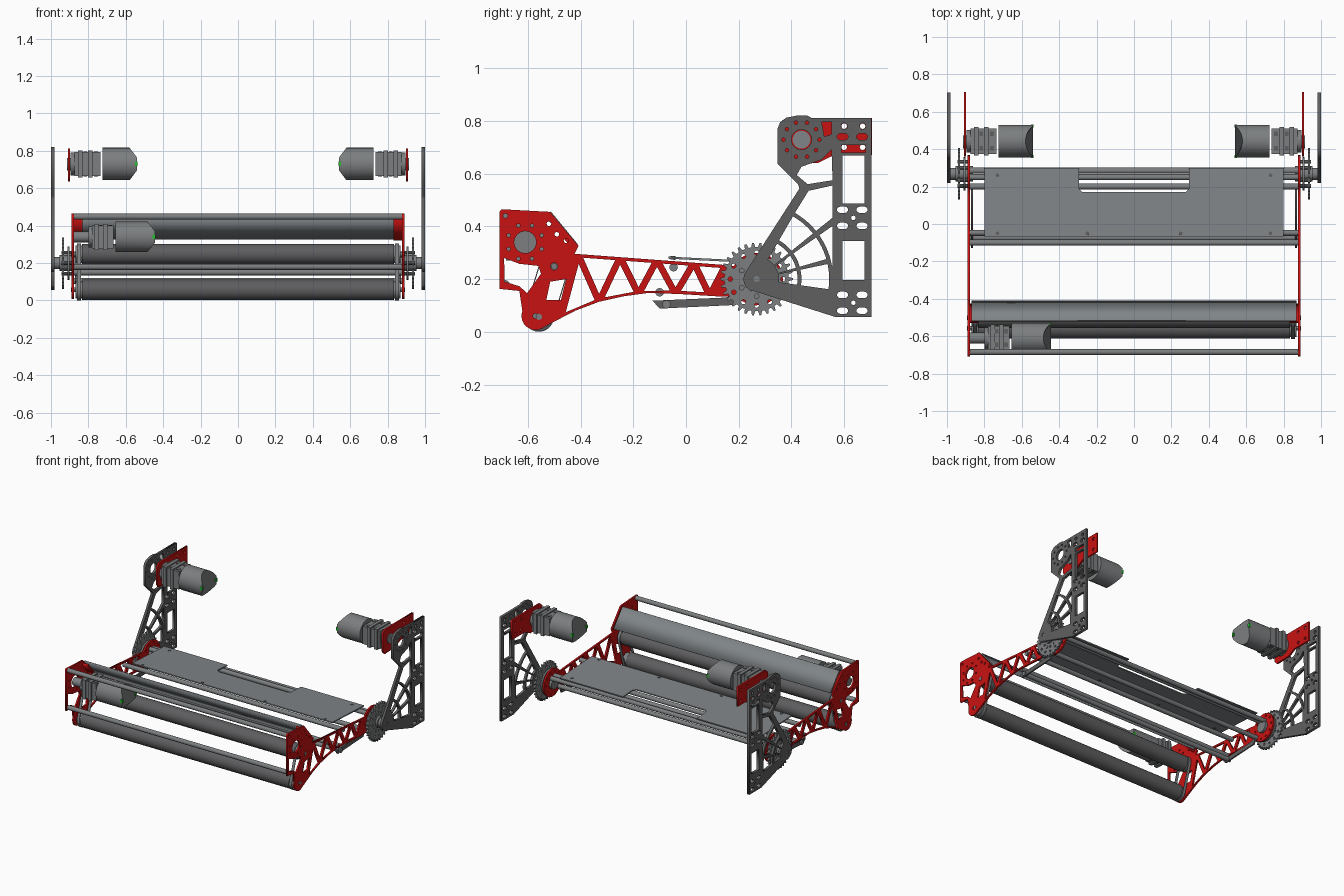
import bpy, math
from mathutils import Matrix, Vector

if "Cube" in bpy.data.objects:
    bpy.data.objects.remove(bpy.data.objects["Cube"])


def material(name, r, g, b):
    m = bpy.data.materials.new(name)
    m.diffuse_color = (r, g, b, 1)
    m.use_nodes = True
    m.node_tree.nodes["Principled BSDF"].inputs["Base Color"].default_value = m.diffuse_color
    return m


RED = material("red paint", 0.58, 0.006, 0.006)
DARK = material("dark plate grey", 0.115, 0.115, 0.118)
ROLLER = material("roller grey", 0.11, 0.11, 0.115)
STEEL = material("steel grey", 0.20, 0.21, 0.215)
DECK = material("sheet grey", 0.215, 0.235, 0.245)
GREEN = material("green", 0.02, 0.5, 0.03)

# local (x, y, z) of a flat plate -> world (y, z, x)
SIDE = Matrix(((0, 0, 1, 0), (1, 0, 0, 0), (0, 1, 0, 0), (0, 0, 0, 1)))


def arc(cy, cz, r, a0=0, a1=None, n=16):
    """Points on an arc in degrees; a full circle when a1 is omitted."""
    step = 360 / n if a1 is None else (a1 - a0) / (n - 1)
    return [(cy + r * math.cos(math.radians(a0 + i * step)),
             cz + r * math.sin(math.radians(a0 + i * step))) for i in range(n)]


def rect(y0, y1, z0, z1):
    return [(y0, z0), (y1, z0), (y1, z1), (y0, z1)]


def plate(name, outline, holes, x, thick, mat, matrix=SIDE):
    """Flat plate with holes, standing at x by default."""
    cu = bpy.data.curves.new(name, 'CURVE')
    cu.dimensions, cu.fill_mode, cu.extrude = '2D', 'BOTH', thick / 2
    for loop in [outline] + holes:
        sp = cu.splines.new('POLY')
        sp.points.add(len(loop) - 1)
        for p, (a, b) in zip(sp.points, loop):
            p.co = (a, b, 0, 1)
        sp.use_cyclic_u = True
    tmp = bpy.data.objects.new(name + " curve", cu)
    bpy.context.collection.objects.link(tmp)
    dg = bpy.context.evaluated_depsgraph_get()
    me = bpy.data.meshes.new_from_object(tmp.evaluated_get(dg))
    bpy.data.objects.remove(tmp)
    me.transform(Matrix.Translation((x, 0, 0)) @ matrix)
    me.materials.clear()
    me.materials.append(mat)
    ob = bpy.data.objects.new(name, me)
    bpy.context.collection.objects.link(ob)
    return ob


def rod(name, x0, x1, y, z, r, mat, n=24):
    """Cylinder along x."""
    bpy.ops.mesh.primitive_cylinder_add(vertices=n, radius=r, depth=abs(x1 - x0))
    ob = bpy.context.object
    ob.name = name
    ob.data.transform(Matrix.Translation(((x0 + x1) / 2, y, z)) @ Matrix.Rotation(math.pi / 2, 4, 'Y'))
    ob.data.materials.append(mat)
    bpy.ops.object.shade_smooth_by_angle()
    return ob


def box(name, x0, x1, y0, y1, z0, z1, mat):
    bpy.ops.mesh.primitive_cube_add(size=1)
    ob = bpy.context.object
    ob.name = name
    ob.data.transform(Matrix.Translation(((x0 + x1) / 2, (y0 + y1) / 2, (z0 + z1) / 2))
                      @ Matrix.Diagonal((abs(x1 - x0), y1 - y0, z1 - z0, 1)))
    ob.data.materials.append(mat)
    return ob


def inset(tri, d):
    """Shrink a triangle so each edge moves inward by d."""
    a, b, c = [Vector(p) for p in tri]
    la, lb, lc = (b - c).length, (c - a).length, (a - b).length
    per = la + lb + lc
    mid = (a * la + b * lb + c * lc) / per
    u, v = b - a, c - a
    k = 1 - d / (abs(u.x * v.y - u.y * v.x) / per)
    return [tuple(mid + (p - mid) * k) for p in (a, b, c)]


HUB = (0.268, 0.20)
LOW, UP, MOTOR = (-0.558, 0.057), (-0.50, 0.248), (-0.61, 0.34)

# ---- swinging arm: outline, truss cutouts, bolt holes
arm = ([(-.70, .465), (-.515, .455), (-.408, .326), (-.423, .296), (.142, .254)]
       + arc(*HUB, .10, 150, -140, 20)
       + [(.142, .133), (0, .142), (-.139, .148), (-.235, .135), (-.33, .114), (-.42, .08)]
       + arc(-.571, .06, .053, -50, -200, 14)
       + [(-.632, .155), (-.708, .163), (-.708, .455)])
top_z = lambda y: .296 - .074 * (y + .423)


def low_z(y):
    pts = [(-.52, .03), (-.42, .08), (-.33, .114), (-.235, .135), (-.139, .148), (0, .142), (.2, .13)]
    for (a, p), (b, q) in zip(pts, pts[1:]):
        if a <= y <= b:
            return p + (q - p) * (y - a) / (b - a)


ys = [-.475, -.41, -.33, -.25, -.18, -.11, -.04, .03, .09, .15]
zig = [(y, top_z(y) if i % 2 else low_z(y)) for i, y in enumerate(ys)]
arm_holes = [inset(zig[i:i + 3], .0125) for i in range(len(zig) - 2)]
arm_holes += [[(-.69, .28), (-.632, .258), (-.56, .25), (-.55, .22), (-.603, .147), (-.632, .173), (-.688, .19)],
              [(-.515, .19), (-.455, .20), (-.475, .12), (-.53, .12)],
              arc(*MOTOR, .042), arc(*HUB, .03), arc(-.571, .06, .010, n=8), arc(*UP, .014, n=10)]
arm_holes += [arc(*p, .007, n=8) for p in arc(*MOTOR, .068, 22.5, n=8) + arc(*HUB, .08, n=10)]
arm_holes += [arc(y, z, .009, n=8) for y, z in [(-.685, .44), (-.52, .41), (-.455, .345), (-.49, .37)]]

# ---- upright plate: head, column and fan-shaped web
upright = ([(.347, .638), (.347, .77), (.357, .795), (.38, .812), (.42, .82), (.46, .82), (.475, .812),
            (.704, .812), (.704, .057), (.564, .057), (.25, .157)]
           + arc(*HUB, .05, -110, -210, 8) + [(.43, .543), (.425, .56)])
web = [[(.438, .626), (.514, .653), (.552, .69), (.556, .575), (.461, .56), (.42, .595)],
       [(.515, .795), (.552, .795), (.552, .75), (.525, .74)],
       arc(*HUB, .29, 60, 39, 8) + [(.556, .433), (.556, .555), (.465, .535)],
       arc(*HUB, .29, 35, 10, 8) + [(.556, .25), (.556, .402)],
       rect(.594, .677, .486, .668), rect(.594, .677, .197, .345), rect(.59, .68, .68, .708)]
for r0, r1 in ((.085, .155), (.17, .275)):
    for a0, a1 in ((-8, 12), (16, 35), (39, 60)):
        web.append(arc(*HUB, r0, a0, a1, 6) + arc(*HUB, r1, a1, a0, 8))
for z in (.463, .402, .14, .08, .74):
    for y in (.594, .668):
        web.append(arc(y - .009, z, .012, 90, 270, 6) + arc(y + .009, z, .012, -90, 90, 6))
web += [arc(y, .78, .012, n=10) for y in (.60, .67)]
web += [arc(.635, z, .009, n=8) for z in (.432, .11)]
web += [arc(.438, .729, .038), arc(*HUB, .012, n=10)]
web += [arc(*p, .007, n=8) for p in arc(.438, .729, .068, n=10)]

# ---- drive sprocket outline
TEETH = 30
sprocket = []
for i in range(TEETH):
    for f, r in ((-.3, .122), (-.12, .138), (.12, .138), (.3, .122)):
        a = 2 * math.pi * (i + f) / TEETH
        sprocket.append((HUB[0] + r * math.cos(a), HUB[1] + r * math.sin(a)))
spr_holes = [arc(*p, .009, n=8) for p in arc(*HUB, .10, n=12) + arc(*HUB, .065, 30, n=6)]

# ---- belt loop around both rollers
ang = math.degrees(math.atan2(UP[1] - LOW[1], UP[0] - LOW[0]))
belt = lambda r: arc(*UP, r, ang - 90, ang + 90, 14) + arc(*LOW, r, ang + 90, ang + 270, 14)

motor_plate = [(.36, .66), (.36, .79), (.385, .812), (.705, .812), (.705, .67), (.56, .67), (.50, .64), (.38, .637)]
mp_holes = [arc(y, z, .011, n=8) for y in (.60, .67) for z in (.70, .78)]


def motor(name, s, x0, xg, x1, y, z, r):
    """Gearbox from x0 to xg and motor can from xg to x1, on side s."""
    rod(name + " mount flange", s * x0, s * (x0 - .02), y, z, r * .7, STEEL)
    box(name + " gearbox", s * (x0 - .02), s * (xg + .01), y - r * .78, y + r * .78, z - r * .74, z + r * .74, STEEL)
    for k in (.3, .62):
        xc = x0 + (xg - x0) * k
        box(name + " gearbox rib", s * (xc + .012), s * (xc - .012), y - r * .88, y + r * .88, z - r * .84, z + r * .84, STEEL)
    for dy in (-.45, .45):
        for k in (.46, .8):
            xc = x0 + (xg - x0) * k
            box(name + " side slot", s * (xc + .01), s * (xc - .01), y + r * dy - .012, y + r * dy + .012,
                z - r * .77, z + r * .77, DARK)
    can = rod(name + " can", s * xg, s * x1, y, z, r, STEEL, 32)
    for v in can.data.vertices:   # end is rounded off towards top and bottom
        if abs(v.co.x - s * x1) < 1e-4:
            v.co.x += s * .04 * max(0, abs(v.co.z - z) / r - .4) / .6
    for dy in (-1, 1):
        yc = y + dy * r * .93
        box(name + " terminal", s * (x1 + .012), s * (x1 - .003), yc - .008, yc + .008, z - .012, z + .012, GREEN)


# ---- mirrored side parts
for s, side in ((-1, "left"), (1, "right")):
    plate(side + " arm", arm, arm_holes, s * .884, .012, RED)
    plate(side + " upright", upright, web, s * .991, .018, DARK)
    plate(side + " sprocket", sprocket, spr_holes, s * .935, .012, STEEL)
    plate(side + " motor plate", motor_plate, mp_holes, s * .903, .012, RED)
    plate(side + " belt", belt(.057), [belt(.053)], s * .85, .02, STEEL)
    plate(side + " lower bracket", [(-.127, .118), (-.10, .088), (.19, .102), (.21, .15), (.15, .13)],
          [arc(-.074, .104, .008, n=8)], s * .866, .01, DARK)
    plate(side + " hood tab", [(-.528, .43), (-.52, .44), (-.425, .326), (-.435, .32)], [], s * .855, .045, RED)
    rod(side + " hub", s * .86, s * .955, *HUB, .042, STEEL)
    rod(side + " hub flange", s * .90, s * .912, *HUB, .09, STEEL)
    rod(side + " axle", s * .95, s * .996, *HUB, .032, STEEL)
    rod(side + " output hub", s * .885, s * .914, .438, .729, .034, DECK)
    for p in arc(*HUB, .065, n=6):
        rod(side + " spacer", s * .89, s * .945, *p, .010, STEEL, 10)
    motor(side + " lift motor", s, .895, .725, .54, .443, .73, .087)
    for c, n in ((LOW, "lower"), (UP, "upper")):
        rod(f"{side} {n} roller cap", s * .83, s * .868, *c, .047, STEEL)
        rod(f"{side} {n} roller pin", s * .86, s * .892, *c, .012, STEEL, 12)

# ---- rollers, intake motor and cross rods
rod("lower roller", -.835, .835, *LOW, .055, ROLLER, 32)
rod("upper roller", -.835, .835, *UP, .055, ROLLER, 32)
motor("intake motor", -1, .80, .655, .445, *MOTOR, .082)
rod("intake motor shaft", -.88, -.79, *MOTOR, .03, STEEL)
for i, (y, z) in enumerate([(-.685, .448), (-.685, .180), (-.047, .245), (-.10, .150),
                            (.285, .238), (.25, .245), (.20, .150), (-.074, .104)]):
    rod(f"cross rod {i + 1}", -.88, .88, y, z, .016, STEEL, 16)

# ---- slanted hood sheet between the arms
plate("hood sheet", [(-.520, .452), (-.512, .456), (-.410, .332), (-.418, .326)], [], 0, 1.735, DECK)

# ---- deck sheet with rear notch, tilted down to the back
tilt = Matrix.Translation((0, 0, .278)) @ Matrix.Rotation(-.05, 4, 'X')
deck = [(-.80, -.066), (.80, -.066), (.80, .30), (.295, .30), (.295, .19), (.275, .17),
        (-.275, .17), (-.295, .19), (-.295, .30), (-.80, .30)]
plate("deck sheet", deck, [], 0, .008, DECK, tilt)
for x, y in [(-.73, .26), (.73, .26), (-.73, -.05), (-.25, -.05), (.25, -.05), (.73, -.05)]:
    plate("deck screw", arc(x, y, .010, n=10), [], 0, .014, DARK, tilt)
